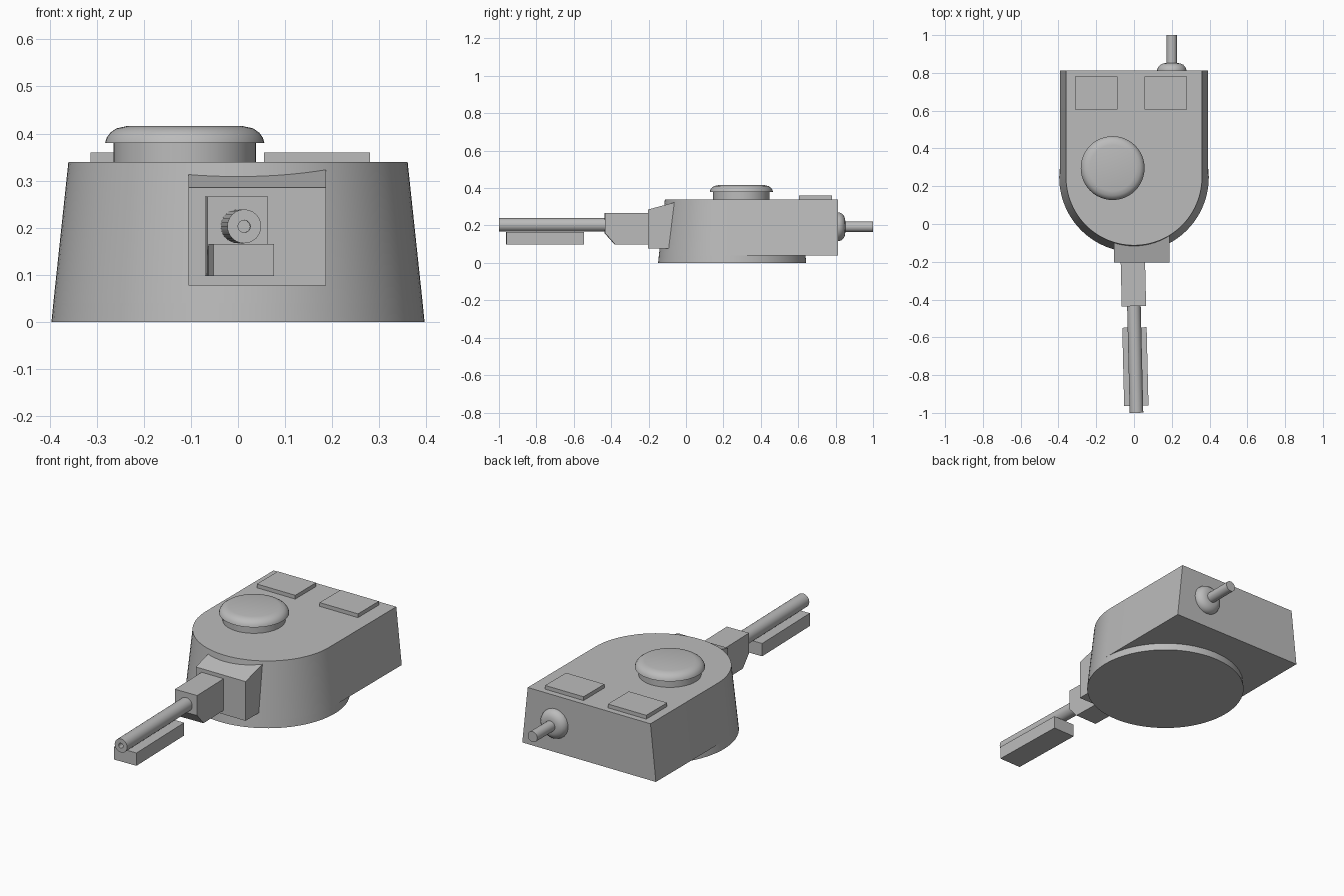
import bpy
import bmesh
from math import cos, sin, pi, radians
from mathutils import Matrix, Vector

cube = bpy.data.objects.get("Cube")
if cube:
    bpy.data.objects.remove(cube, do_unlink=True)

# One plain grey material
grey = bpy.data.materials.new("plain_grey")
grey.use_nodes = True
colour = (0.5, 0.5, 0.5, 1)
grey.diffuse_color = colour
grey.node_tree.nodes["Principled BSDF"].inputs["Base Color"].default_value = colour


def loft(name, rings, matrix=Matrix(), smooth=False):
    """Skin closed rings of points in order and cap both ends."""
    bm = bmesh.new()
    loops = [[bm.verts.new(matrix @ Vector(p)) for p in ring] for ring in rings]
    for a, b in zip(loops, loops[1:]):
        for i in range(len(a)):
            j = (i + 1) % len(a)
            bm.faces.new((a[i], a[j], b[j], b[i]))
    bm.faces.new(loops[0])
    bm.faces.new(loops[-1])
    bmesh.ops.recalc_face_normals(bm, faces=bm.faces)
    mesh = bpy.data.meshes.new(name)
    bm.to_mesh(mesh)
    bm.free()
    mesh.materials.append(grey)
    obj = bpy.data.objects.new(name, mesh)
    bpy.context.collection.objects.link(obj)
    if smooth:
        bpy.ops.object.select_all(action="DESELECT")
        obj.select_set(True)
        bpy.context.view_layer.objects.active = obj
        bpy.ops.object.shade_smooth_by_angle(angle=radians(35))
    return obj


def circle(r, z, n):
    return [(r * cos(2 * pi * i / n), r * sin(2 * pi * i / n), z) for i in range(n)]


def lathe(name, profile, matrix, n=32):
    """Spin (radius, height) points about the local z axis."""
    return loft(name, [circle(r, h, n) for r, h in profile], matrix, True)


def prism(name, profile, x0, x1, matrix=Matrix()):
    """Extrude a (y, z) side profile along x."""
    return loft(name, [[(x, y, z) for y, z in profile] for x in (x0, x1)], matrix)


def box(name, x, y, z, matrix=Matrix()):
    side = [(y[0], z[0]), (y[1], z[0]), (y[1], z[1]), (y[0], z[1])]
    return prism(name, side, x[0], x[1], matrix)


# Turret hull: round front, straight sides, flat rear, tapered upward
CENTRE_Y, REAR_Y, ROOF = 0.247, 0.812, 0.34


def hull_ring(r, z):
    steps = 40
    arc = [(r * cos(pi + pi * i / steps), CENTRE_Y + r * sin(pi + pi * i / steps), z)
           for i in range(steps + 1)]
    return arc + [(r, REAR_Y, z), (-r, REAR_Y, z)]


loft("turret_hull", [hull_ring(0.392, 0.04), hull_ring(0.36, ROOF)], smooth=True)
lathe("turret_ring", [(0.396, 0), (0.392, 0.04)],
      Matrix.Translation((0, CENTRE_Y, 0)), 80)

# Commander's cupola and its rounded lid
cupola = Matrix.Translation((-0.113, 0.296, 0))
lathe("cupola_base", [(0.151, 0.33), (0.151, 0.385)], cupola, 48)
lathe("cupola_lid", [(0.169, 0.38), (0.166, 0.391), (0.158, 0.402),
                     (0.145, 0.411), (0.122, 0.416)], cupola, 48)

# Roof hatches
for side, x in (("right", -0.313), ("left", 0.055)):
    box("roof_hatch_" + side, (x, x + 0.225), (0.605, 0.78), (0.33, 0.36))

# Gun mantlet with sloping top
prism("mantlet", [(-0.204, 0.077), (-0.03, 0.077), (-0.03, 0.332), (-0.204, 0.285)],
      -0.105, 0.187)

# Main gun assembly, turned slightly to the left
gun = Matrix.Translation((-0.006, -0.2, 0)) @ Matrix.Rotation(0.024, 4, "Z")
prism("gun_mount", [(0.02, 0.098), (-0.18, 0.098), (-0.235, 0.16),
                    (-0.235, 0.266), (0.02, 0.266)], -0.0645, 0.0645, gun)
forward = Matrix.Translation((0, 0, 0.203)) @ Matrix.Rotation(pi / 2, 4, "X")
lathe("gun_barrel", [(0.036, 0.2), (0.036, 0.8), (0.013, 0.8), (0.013, 0.76)],
      gun @ forward, 24)
box("recoil_housing", (-0.0645, 0.0645), (-0.762, -0.348), (0.098, 0.166), gun)

# Rear machine gun in a domed mount
rear = Matrix.Translation((0.2, 0, 0.193)) @ Matrix.Rotation(-pi / 2, 4, "X")
lathe("rear_gun_mount", [(0.077, 0.8), (0.077, 0.818), (0.072, 0.831),
                         (0.061, 0.843), (0.045, 0.85), (0.03, 0.852)], rear)
lathe("rear_gun_barrel", [(0.028, 0.83), (0.028, 1.0)], rear, 24)
